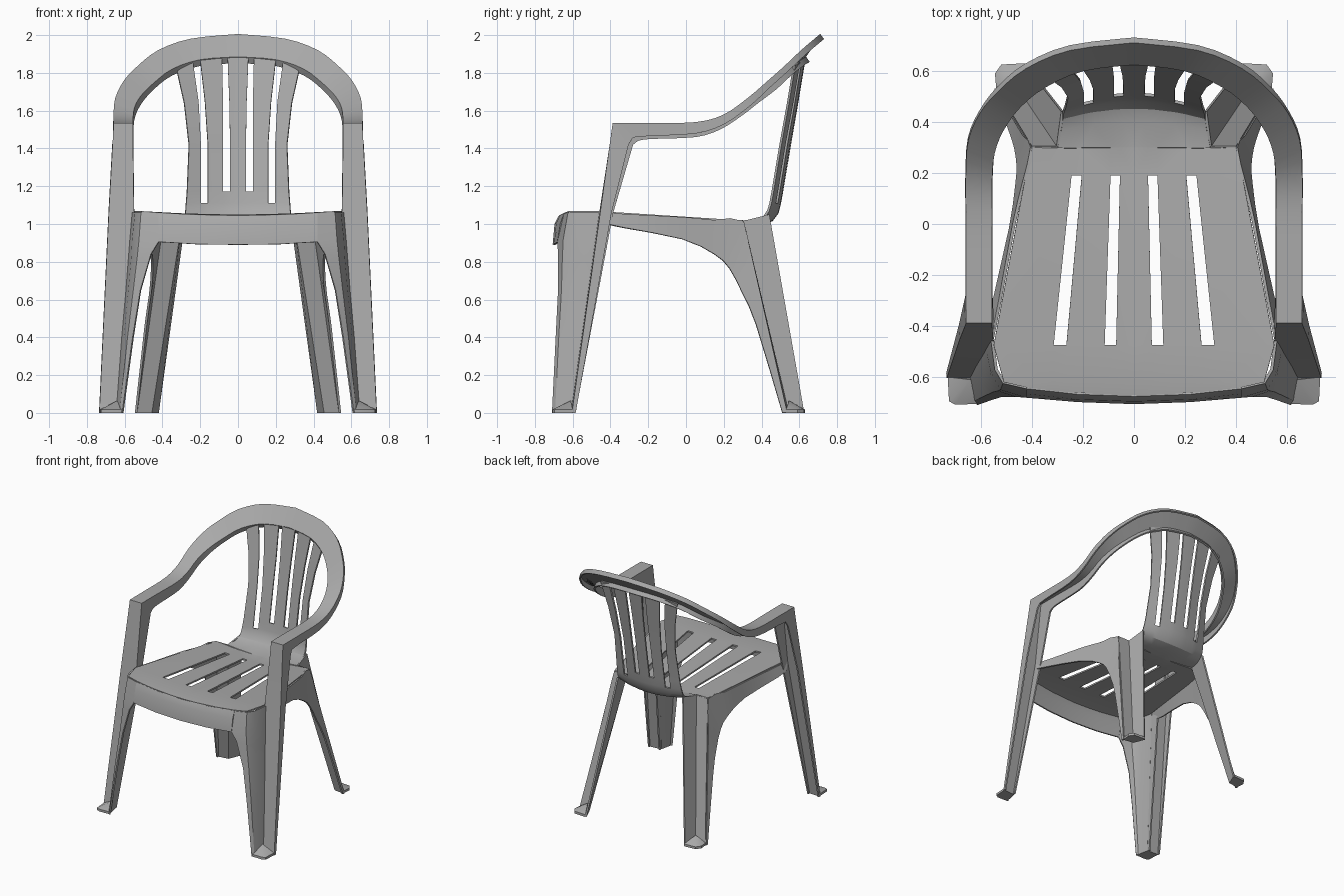
import bpy, bmesh, math
from mathutils import Vector

if "Cube" in bpy.data.objects:
    bpy.data.objects.remove(bpy.data.objects["Cube"], do_unlink=True)

plastic = bpy.data.materials.new("grey_plastic")
plastic.use_nodes = True
colour = (0.40, 0.40, 0.40, 1)
plastic.diffuse_color = colour
plastic.node_tree.nodes["Principled BSDF"].inputs["Base Color"].default_value = colour

SHELL = 0.012


def loft(name, rows, holes=(), shell=SHELL):
    """Skin a grid of points, mirror it to the other side and give it thickness."""
    bm = bmesh.new()
    grid = [[bm.verts.new(p) for p in row] for row in rows]
    for i in range(len(grid) - 1):
        for j in range(len(grid[i]) - 1):
            if (i, j) not in holes:
                bm.faces.new((grid[i][j], grid[i][j + 1], grid[i + 1][j + 1], grid[i + 1][j]))
    bmesh.ops.remove_doubles(bm, verts=bm.verts, dist=0.0005)
    bmesh.ops.recalc_face_normals(bm, faces=bm.faces)
    mesh = bpy.data.meshes.new(name)
    bm.to_mesh(mesh)
    bm.free()
    obj = bpy.data.objects.new(name, mesh)
    bpy.context.collection.objects.link(obj)
    mesh.materials.append(plastic)
    mirror = obj.modifiers.new("both_sides", 'MIRROR')
    mirror.merge_threshold = 0.001
    if shell:
        solid = obj.modifiers.new("thickness", 'SOLIDIFY')
        solid.thickness = shell
        solid.offset = 0
    bpy.ops.object.select_all(action='DESELECT')
    obj.select_set(True)
    bpy.context.view_layer.objects.active = obj
    for modifier in list(obj.modifiers):
        bpy.ops.object.modifier_apply(modifier=modifier.name)
    bpy.ops.object.shade_smooth_by_angle(angle=math.radians(32))
    return obj


def smooth(rows, steps=3):
    """Refine a list of rows with a Catmull-Rom curve through each column."""
    rows = [[Vector(p) for p in row] for row in rows]
    result = []
    for i in range(len(rows) - 1):
        quad = (rows[max(i - 1, 0)], rows[i], rows[i + 1], rows[min(i + 2, len(rows) - 1)])
        for s in range(steps):
            t = s / steps
            result.append([
                b + (c - a) * t / 2 + (a * 2 - b * 5 + c * 4 - d) * t**2 / 2
                + (b * 3 - a - c * 3 + d) * t**3 / 2
                for a, b, c, d in zip(*quad)])
    return result + [rows[-1]]


def channel(inner, outer, flange):
    """One U-shaped cross-section: two edges with a lip turned back from each."""
    a, b, f = Vector(inner), Vector(outer), Vector(flange)
    return [a + f, a, b, b + f * 0.8]


# Front posts, armrests and the hoop over the back are one continuous channel
post = [
    channel((.64, -.605, 0), (.73, -.60, 0), (0, .02, 0)),
    channel((.555, -.455, 1.06), (.68, -.45, 1.06), (0, .07, 0)),
    channel((.56, -.40, 1.42), (.66, -.40, 1.42), (0, .12, 0)),
]
arm = smooth([
    channel((.56, -.385, 1.53), (.655, -.385, 1.53), (0, .13, -.09)),
    channel((.56, -.20, 1.53), (.655, -.20, 1.53), (0, .01, -.08)),
    channel((.56, .05, 1.53), (.655, .05, 1.535), (0, 0, -.07)),
    channel((.56, .18, 1.56), (.655, .20, 1.575), (0, 0, -.06)),
    channel((.55, .28, 1.62), (.645, .33, 1.665), (0, .01, -.05)),
    channel((.515, .37, 1.68), (.60, .435, 1.755), (0, .01, -.04)),
    channel((.45, .46, 1.745), (.53, .52, 1.83), (0, .02, -.03)),
    channel((.35, .54, 1.82), (.42, .61, 1.915), (0, .02, -.03)),
    channel((.20, .605, 1.87), (.25, .68, 1.975), (0, .02, -.03)),
    channel((0, .63, 1.885), (0, .71, 2.0), (0, .02, -.03)),
])
loft("arm_and_back_hoop", post + arm)

# Seat and backrest sheet: centre y, centre z, edge shift in y and z, column x positions
front_cols = (.07, .115, .265, .315)
rear_cols = (.055, .092, .205, .245)
low_cols = (.042, .08, .16, .198)
top_cols = (.055, .085, .20, .24)
sheet = [
    (-.67, 1.04, .03, .015, front_cols, .42),
    (-.62, 1.045, 0, .017, front_cols, .51),
    (-.475, 1.045, 0, .018, front_cols, .55),
    (.19, 1.0, 0, .02, rear_cols, .425),
    (.30, .995, 0, .02, rear_cols, .40),
    (.302, .995, 0, .02, rear_cols, .30),
    (.40, 1.0, -.03, .02, low_cols, .285),
    (.455, 1.02, -.04, .02, low_cols, .28),
    (.485, 1.06, -.05, .01, low_cols, .278),
    (.497, 1.11, -.05, 0, low_cols, .275),
    (.508, 1.17, -.05, 0, low_cols, .27),
    (.55, 1.42, -.05, 0, low_cols, .26),
    (.59, 1.65, -.05, -.01, (.046, .08, .175, .21), .285),
    (.628, 1.88, -.055, -.04, top_cols, .33),
]
rows = []
for y, z, dy, dz, cols, edge in sheet:
    rows.append([(x, y + dy * (x / edge)**2, z + dz * (x / edge)**2)
                 for x in (0,) + cols + (edge,)])
INNER, OUTER = 1, 3
seat_slots = {(2, INNER), (2, OUTER)}
back_slots = {(i, INNER) for i in range(10, 13)} | {(i, OUTER) for i in range(9, 13)}
loft("seat_and_backrest", rows, seat_slots | back_slots)

# Front apron below the seat edge
loft("front_apron", [
    [(0, -.67, 1.04), (0, -.69, 1.0), (0, -.70, .89)],
    [(.22, -.662, 1.044), (.22, -.682, 1.0), (.22, -.692, .893)],
    [(.42, -.64, 1.055), (.42, -.66, 1.0), (.42, -.675, .905)],
])

# Inner web of each front leg, wrapping round the seat corner to the post
loft("front_leg_web", [
    [(.42, -.64, 1.055), (.51, -.62, 1.06), (.54, -.57, 1.06), (.555, -.455, 1.06)],
    [(.42, -.675, .905), (.52, -.645, .92), (.555, -.58, .92), (.567, -.475, .92)],
    [(.46, -.672, .84), (.53, -.65, .82), (.56, -.59, .82), (.575, -.488, .82)],
    [(.515, -.672, .65), (.55, -.655, .65), (.575, -.60, .65), (.588, -.513, .65)],
    [(.555, -.685, .40), (.58, -.67, .40), (.598, -.62, .40), (.61, -.55, .40)],
    [(.61, -.705, 0), (.622, -.69, 0), (.63, -.65, 0), (.64, -.605, 0)],
])

# Side skirts sweep from the post down into the back legs
loft("side_skirt", smooth([
    [(.555, -.45, 1.06), (.565, -.42, 1.0)],
    [(.525, -.30, 1.05), (.555, -.33, .98)],
    [(.47, 0, 1.035), (.485, -.02, .92)],
    [(.435, .15, 1.02), (.46, .15, .84)],
    [(.40, .30, 1.015), (.455, .23, .765)],
    [(.43, .345, .80), (.465, .30, .63)],
    [(.475, .42, .47), (.488, .37, .47)],
    [(.54, .53, 0), (.54, .51, 0)],
], 2))

# Back legs: an inward fold between two flat faces
loft("back_leg", [
    [(.40, .30, 1.015), (.30, .302, 1.015), (.28, .44, 1.05)],
    [(.54, .53, 0), (.46, .54, 0), (.425, .625, 0)],
])


def foot(name, outline, apex):
    """Closed pad filling the fold of a leg, rising to a point inside it."""
    ring = outline + outline[:1]
    centre = [sum(p[k] for p in outline) / len(outline) for k in (0, 1)]
    loft(name, [
        [(*centre, 0) for p in ring],
        [(*p, 0) for p in ring],
        [(*p, .018) for p in ring],
        [apex for p in ring],
    ], shell=0)


foot("front_foot",
     [(.612, -.705), (.70, -.708), (.725, -.695), (.73, -.60), (.64, -.60)],
     (.64, -.61, .065))
foot("back_foot",
     [(.54, .53), (.545, .59), (.52, .625), (.425, .63), (.46, .535)],
     (.465, .545, .065))
